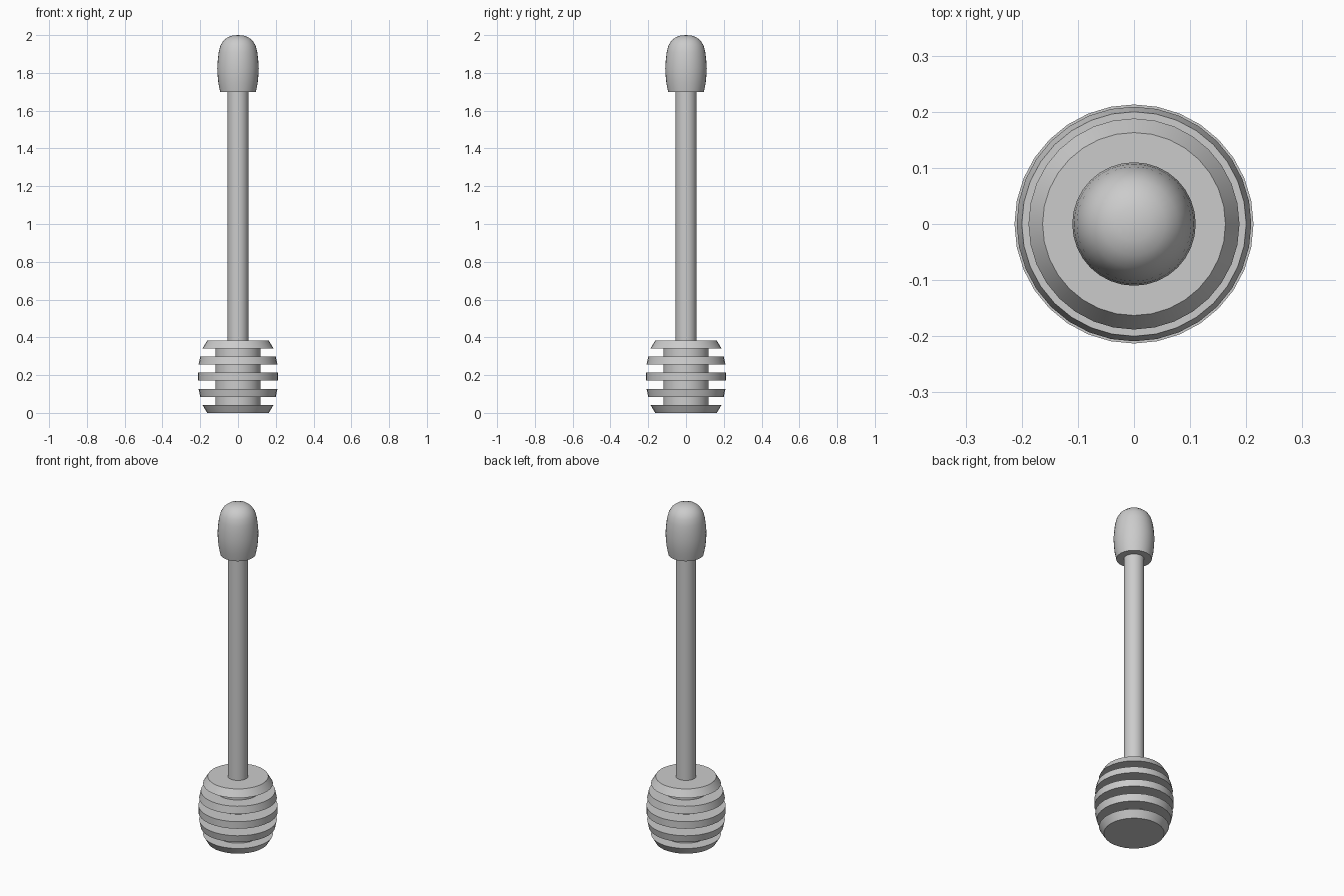
import bpy, bmesh, math

if "Cube" in bpy.data.objects:
    bpy.data.objects.remove(bpy.data.objects["Cube"])

SIDES = 32


def lathe(name, profile, angle=30):
    """Spin an (r, z) profile, listed bottom to top, around z."""
    bm = bmesh.new()
    rings = []
    for r, z in profile:
        if r == 0:
            rings.append([bm.verts.new((0, 0, z))] * SIDES)
        else:
            rings.append([bm.verts.new((r * math.cos(2 * math.pi * i / SIDES),
                                        r * math.sin(2 * math.pi * i / SIDES), z))
                          for i in range(SIDES)])
    for a, b in zip(rings, rings[1:]):
        for i in range(SIDES):
            j = (i + 1) % SIDES
            corners = list(dict.fromkeys((a[i], a[j], b[j], b[i])))
            bm.faces.new(corners)
    # close open ends with flat caps
    if profile[0][0]:
        bm.faces.new(rings[0][::-1])
    if profile[-1][0]:
        bm.faces.new(rings[-1])
    bmesh.ops.recalc_face_normals(bm, faces=bm.faces)
    mesh = bpy.data.meshes.new(name)
    bm.to_mesh(mesh)
    bm.free()
    obj = bpy.data.objects.new(name, mesh)
    bpy.context.collection.objects.link(obj)
    bpy.ops.object.select_all(action='DESELECT')
    obj.select_set(True)
    bpy.context.view_layer.objects.active = obj
    bpy.ops.object.shade_smooth_by_angle(angle=math.radians(angle))
    return obj


# Grooved dipper head: five discs on a narrower core
CORE, THICK, STEP = 0.12, 0.042, 0.0853
disc_radii = [(0.163, 0.188), (0.20, 0.209), (0.213, 0.213), (0.209, 0.20), (0.188, 0.163)]
head = []
for n, (low, high) in enumerate(disc_radii):
    z = n * STEP
    if n > 0:
        head.append((CORE, z))
    head += [(low, z), (high, z + THICK)]
    if n < 4:
        head.append((CORE, z + THICK))
lathe("dipper_head", head)

# Straight handle
lathe("handle", [(0.055, 0.38), (0.055, 1.71)])

# Rounded grip at the top
lathe("grip", [(0.095, 1.70), (0.104, 1.745), (0.108, 1.785), (0.11, 1.825),
               (0.107, 1.87), (0.102, 1.91), (0.093, 1.945), (0.078, 1.97),
               (0.056, 1.988), (0.03, 1.997), (0, 2.0)])
